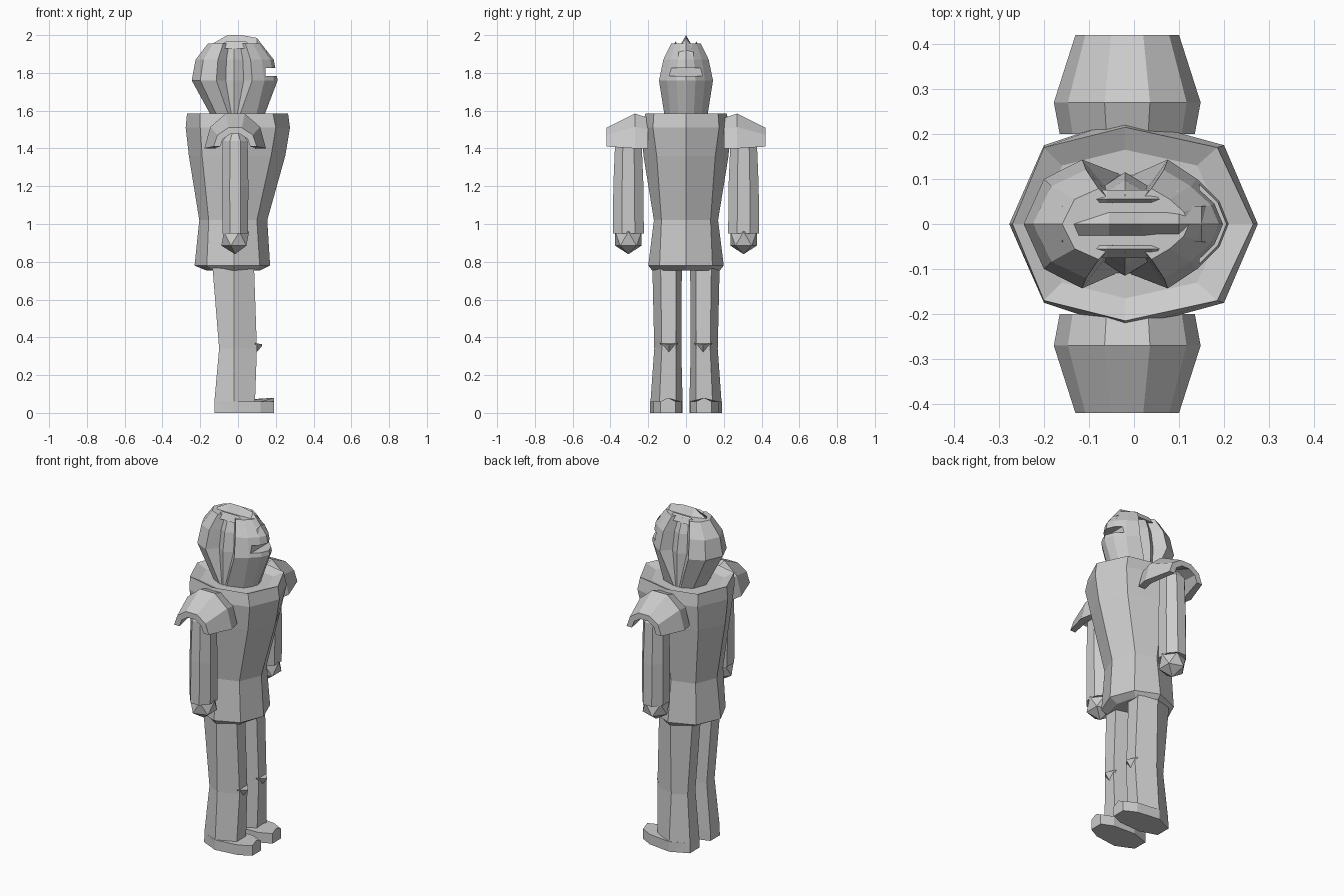
import bpy, bmesh, math
from mathutils import Matrix

if "Cube" in bpy.data.objects:
    bpy.data.objects.remove(bpy.data.objects["Cube"])


def finish(name, bm, mirror=False):
    bmesh.ops.remove_doubles(bm, verts=bm.verts, dist=0.0005)
    bmesh.ops.recalc_face_normals(bm, faces=bm.faces)
    me = bpy.data.meshes.new(name)
    bm.to_mesh(me)
    bm.free()
    ob = bpy.data.objects.new(name, me)
    bpy.context.collection.objects.link(ob)
    if mirror:
        m = ob.modifiers.new("mirror", 'MIRROR')
        m.use_axis = (False, True, False)
        m.use_mirror_merge = False
    return ob


def loft(name, rings, mirror=False):
    """Skin closed rings of equal point count, capped at both ends."""
    bm = bmesh.new()
    vs = [[bm.verts.new(p) for p in r] for r in rings]
    n = len(rings[0])
    for a, b in zip(vs, vs[1:]):
        for i in range(n):
            j = (i + 1) % n
            bm.faces.new((a[i], a[j], b[j], b[i]))
    bm.faces.new(vs[0])
    bm.faces.new(vs[-1])
    return finish(name, bm, mirror)


def sym(half, z):
    """Complete a half outline (first and last point on y=0)."""
    full = half + [(x, -y) for x, y in half[-2:0:-1]]
    return [(x, y, z) for x, y in full]


# Torso and skirt: eight-sided sections with a sunken collar
def body(z, xmax, xf, ys, yside, xb, xmin):
    return sym([(xmax, 0), (xf, ys), (-.02, yside), (xb, ys), (xmin, 0)], z)

loft("torso", [
    body(.755, .12, .09, .12, .18, -.13, -.17),
    body(.78, .17, .115, .14, .2, -.165, -.23),
    body(1.02, .155, .10, .13, .17, -.155, -.205),
    body(1.36, .25, .175, .155, .225, -.19, -.26),
    body(1.51, .275, .2, .175, .235, -.2, -.277),
    body(1.585, .265, .185, .17, .215, -.2, -.27),
    body(1.56, .2, .14, .13, .165, -.16, -.21)])

# Helmet: side fans are folded in, converging at the jaw
mid = [(.21, 0), (.19, .05), (.14, .1), (.075, .143), (.03, .085), (-.02, .115),
       (-.065, .085), (-.115, .143), (-.2, .1), (-.245, 0)]
jaw = [(.13, 0), (.12, .04), (.09, .08), (.0, .11), (-.01, .11), (-.02, .113),
       (-.03, .11), (-.04, .11), (-.1, .08), (-.13, 0)]

def shrink(sx, sy):
    return [(-.02 + (x + .02) * sx, y * sy) for x, y in mid]

helmet = loft("helmet", [sym(jaw, 1.55), sym(mid, 1.76), sym(shrink(.91, .84), 1.87),
                         sym(shrink(.62, .55), 1.955)])

# Visor slit
bm = bmesh.new()
bmesh.ops.create_cube(bm, size=1, matrix=Matrix.Translation((.245, 0, 1.805))
                      @ Matrix.Diagonal((.2, .2, .042, 1)))
cutter = finish("slit_cutter", bm)
cutter.hide_render = True
cutter.hide_viewport = True
cut = helmet.modifiers.new("slit", 'BOOLEAN')
cut.operation = 'DIFFERENCE'
cut.solver = 'EXACT'
cut.object = cutter


# Crest ridges along the crown
def ridge(name, y, w, path, mirror=False):
    loft(name, [[(x, y - w, min(zt - .01, 1.93)), (x, y, zt), (x, y + w, min(zt - .01, 1.93))]
                for x, zt in path], mirror)

ridge("crest", 0, .04, [(-.16, 1.94), (-.055, 2.0), (.02, 2.0), (.1, 1.985),
                        (.15, 1.92), (.17, 1.87)])
ridge("side_crest", .055, .02, [(-.11, 1.94), (-.06, 1.968), (.04, 1.968), (.1, 1.92)], True)


# Shoulder guards: five-sided hollow arches
def arch(y, hw, h, zb, t):
    def arc(a, b):
        return [(-.015 + a * math.cos(math.pi * i / 5), y, zb + b * math.sin(math.pi * i / 5))
                for i in range(6)]
    return arc(hw, h) + arc(hw - t, h - t)[::-1]

loft("shoulder_guard", [arch(.2, .15, .17, 1.4, .045), arch(.27, .163, .194, 1.4, .045),
                        arch(.42, .115, .105, 1.41, .035)], True)


# Arms and hands
def arm(z, rx, ry):
    return [(-.015 + rx * math.cos(math.pi * (i + .5) / 4) * 1.08,
             .305 + ry * math.sin(math.pi * (i + .5) / 4) * 1.08, z) for i in range(8)]

loft("arm", [arm(.95, .068, .082), arm(1.2, .07, .08), arm(1.44, .066, .07),
             arm(1.485, .035, .04)], True)
bm = bmesh.new()
bmesh.ops.create_icosphere(bm, subdivisions=1, radius=.082,
                           matrix=Matrix.Translation((-.015, .305, .922)))
finish("hand", bm, True)


# Legs, knees and feet
def leg(z, x0, x1, y0, y1, peak=0):
    a, b, m = y0 + (y1 - y0) * .2, y1 - (y1 - y0) * .28, (y0 + y1) / 2
    return [(x1, a, z), (x1, m, z + peak), (x1, b, z), (-.02, y1, z), (x0, b, z),
            (x0, a, z), (-.02, y0, z)]

loft("leg", [leg(0, -.125, .09, .018, .19), leg(.06, -.125, .09, .018, .188),
             leg(.34, -.1, .1, .025, .168), leg(.77, -.135, .085, .022, .178)], True)
loft("knee", [[(.09, .04, .37), (.09, .14, .37), (.09, .09, .31)],
              [(.128, .088, .363), (.128, .092, .363), (.128, .09, .355)]], True)


def foot(z, peak):
    return [(.19, .055, z), (.19, .095, z + peak), (.19, .135, z), (.12, .172, z),
            (-.02, .19, z), (-.125, .14, z), (-.125, .055, z), (-.02, .018, z), (.12, .025, z)]

loft("foot", [foot(0, 0), foot(.06, .02)], True)
